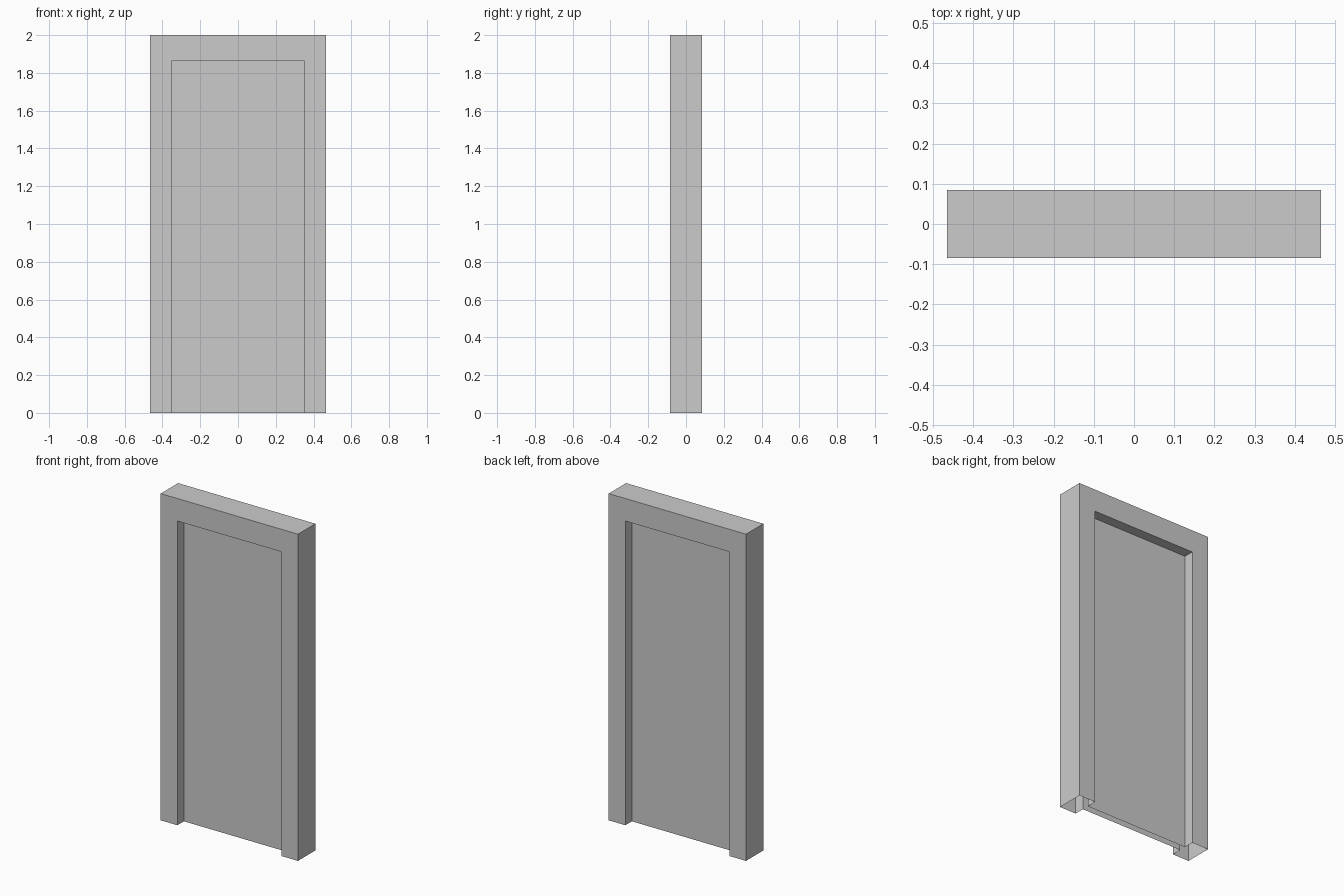
import bpy, bmesh

if "Cube" in bpy.data.objects:
    bpy.data.objects.remove(bpy.data.objects["Cube"])

OUTER = (0.465, 2.0)     # half width, height of the frame
INNER = (0.352, 1.862)   # half width, height of the door leaf
HALF_DEPTH = 0.084
LEAF = 0.021             # half thickness of the door leaf


def arch(bm, size, y):
    """Upside-down U outline standing on the floor."""
    w, h = size
    return [bm.verts.new((x, y, z)) for x, z in ((-w, 0), (-w, h), (w, h), (w, 0))]


bm = bmesh.new()

# Outlines running from the front leaf, around the frame, to the back leaf
loops = [arch(bm, s, y) for s, y in (
    (INNER, -LEAF), (INNER, -HALF_DEPTH), (OUTER, -HALF_DEPTH),
    (OUTER, HALF_DEPTH), (INNER, HALF_DEPTH), (INNER, LEAF))]

# Reveals, casing faces, outer sides and top; the underside stays open
for a, b in zip(loops, loops[1:]):
    for i in range(3):
        bm.faces.new((a[i], a[i + 1], b[i + 1], b[i]))

# Front and back door leaf panels
bm.faces.new(loops[0][::-1])
bm.faces.new(loops[-1])

# Make all faces point outwards, judged by the front leaf panel
bmesh.ops.recalc_face_normals(bm, faces=bm.faces[:])
bm.faces.ensure_lookup_table()
bm.normal_update()
if bm.faces[-2].normal.y > 0:
    bmesh.ops.reverse_faces(bm, faces=bm.faces[:])

mesh = bpy.data.meshes.new("door_with_frame")
bm.to_mesh(mesh)
bm.free()
bpy.context.collection.objects.link(bpy.data.objects.new("door_with_frame", mesh))
